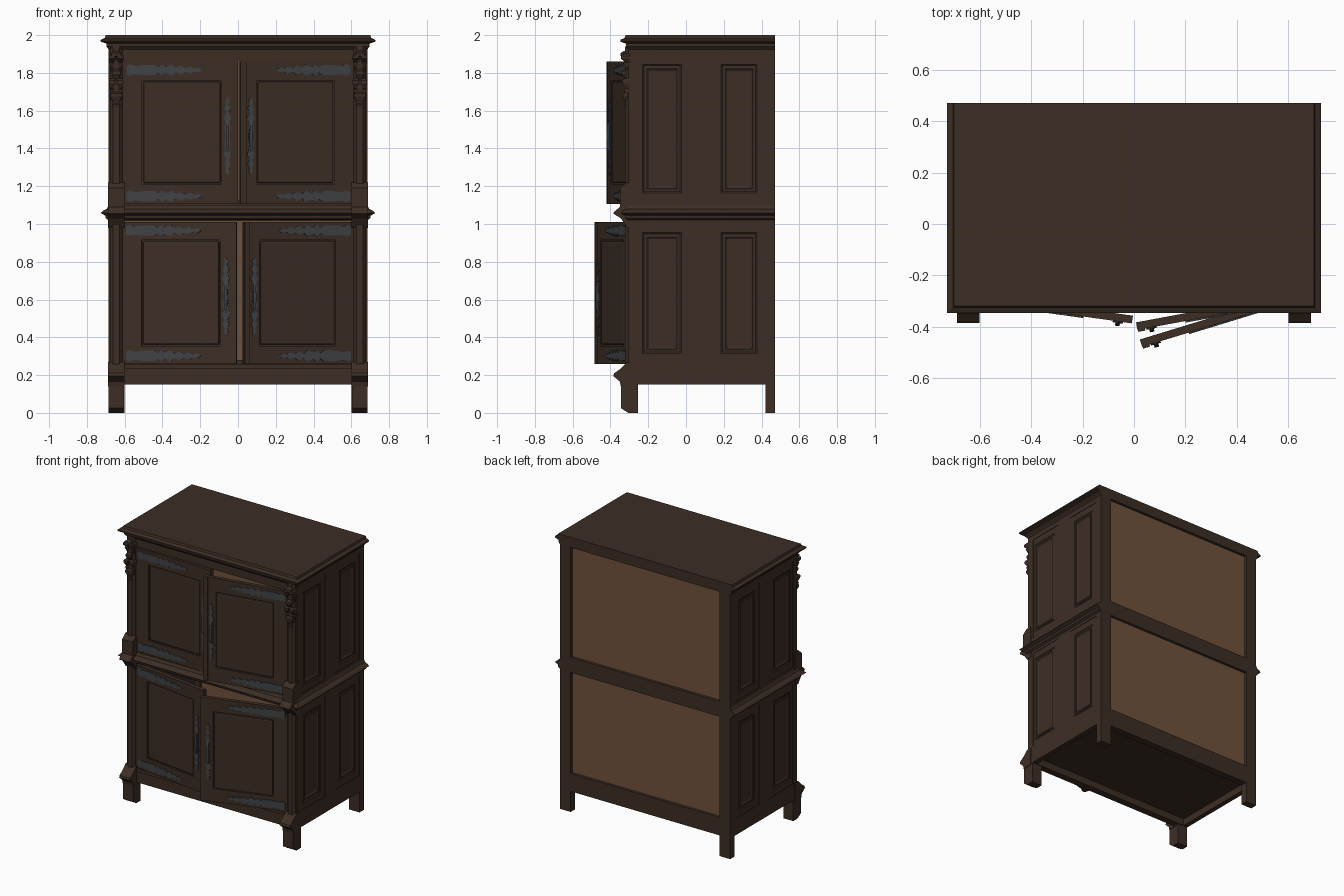
import bpy, bmesh, math
from mathutils import Matrix, Vector

cube = bpy.data.objects.get("Cube")
if cube:
    bpy.data.objects.remove(cube, do_unlink=True)


def material(name, rgb):
    m = bpy.data.materials.new(name)
    m.use_nodes = True
    m.diffuse_color = (*rgb, 1)
    m.node_tree.nodes["Principled BSDF"].inputs["Base Color"].default_value = (*rgb, 1)
    return m


OAK = material("dark_oak", (0.046, 0.027, 0.018))
PINE = material("light_pine", (0.16, 0.085, 0.046))
IRON = material("grey_iron", (0.05, 0.054, 0.058))
IDENT = Matrix.Identity(4)


def loft(name, loops, mat, M=IDENT):
    """Skin a stack of matching loops and cap both ends."""
    bm = bmesh.new()
    rings = [[bm.verts.new(M @ Vector(p)) for p in loop] for loop in loops]
    n = len(rings[0])
    for a, b in zip(rings, rings[1:]):
        for i in range(n):
            j = (i + 1) % n
            bm.faces.new((a[i], a[j], b[j], b[i]))
    bm.faces.new(rings[0])
    bm.faces.new(rings[-1])
    bmesh.ops.recalc_face_normals(bm, faces=bm.faces)
    me = bpy.data.meshes.new(name)
    bm.to_mesh(me)
    bm.free()
    me.materials.append(mat)
    ob = bpy.data.objects.new(name, me)
    bpy.context.collection.objects.link(ob)
    return ob


def rect(x0, x1, y0, y1, z):
    return [(x0, y0, z), (x1, y0, z), (x1, y1, z), (x0, y1, z)]


def box(name, x0, x1, y0, y1, z0, z1, mat=OAK, M=IDENT):
    return loft(name, [rect(x0, x1, y0, y1, z0), rect(x0, x1, y0, y1, z1)], mat, M)


def field(name, u0, u1, v0, v1, steps, M):
    """Raised panel in local x-z, stepping towards -y; steps are (inset, depth)."""
    loops = [[(u0 + d, -h, v0 + d), (u1 - d, -h, v0 + d),
              (u1 - d, -h, v1 - d), (u0 + d, -h, v1 - d)] for d, h in steps]
    return loft(name, loops, OAK, M)


def strap(name, profile, mat, M):
    """Thin symmetric iron plate along local x."""
    edge = [(t, w) for t, w in profile] + [(t, -w) for t, w in reversed(profile)]
    return loft(name, [[(t, y, w) for t, w in edge] for y in (0, -0.006)], mat, M)


W, BACK, FRONT = 0.685, 0.47, -0.305


# Mouldings running round the front and sides
def moulding(name, profile):
    loft(name, [rect(-W - d, W + d, FRONT - d, BACK, z) for d, z in profile], OAK)


moulding("cornice", [(0, 1.925), (0.012, 1.94), (0.012, 1.955), (0.042, 1.965),
                     (0.042, 1.975), (0.02, 1.985), (0.015, 2.0)])
moulding("waist_moulding", [(0, 1.02), (0.015, 1.03), (0.018, 1.045), (0.042, 1.058),
                            (0.03, 1.07), (0.01, 1.08), (0, 1.10)])

# Front and back rails, floor and back boards
box("front_base_rail", -W, W, -0.30, -0.25, 0.15, 0.235)
box("front_base_lip", -0.61, 0.61, -0.31, -0.25, 0.232, 0.255)
box("frieze_rail", -W, W, -0.30, -0.25, 1.865, 1.93)
box("floor_underside", -0.66, 0.66, -0.26, 0.44, 0.20, 0.22)
box("cabinet_floor", -0.66, 0.66, -0.27, 0.44, 0.221, 0.25, PINE)
for n, z0, z1 in (("bottom", 0.15, 0.28), ("middle", 1.015, 1.125), ("top", 1.93, 1.99)):
    box(n + "_back_rail", -0.62, 0.62, 0.42, BACK, z0, z1)
for n, z0, z1 in (("lower", 0.27, 1.03), ("upper", 1.11, 1.94)):
    box(n + "_back_board", -0.62, 0.62, 0.435, 0.45, z0, z1, PINE)

STOREYS = (("lower", 0.27, 1.0), ("upper", 1.12, 1.89))
for side, s in (("left", 1), ("right", -1)):
    F = Matrix.Diagonal((s, 1, 1, 1))

    # Side frame
    box(side + "_side_board", 0.645, 0.668, -0.29, 0.45, 0.2, 1.95, OAK, F)
    box(side + "_back_post", 0.60, W, 0.42, BACK, 0, 1.95, OAK, F)
    for n, y0, y1 in (("front", -0.30, -0.275), ("middle", 0.02, 0.14)):
        box(f"{side}_{n}_side_stile", 0.65, W, y0, y1, 0.15, 1.95, OAK, F)
    for n, z0, z1 in (("bottom", 0.15, 0.27), ("middle", 1.0, 1.12), ("top", 1.89, 1.95)):
        box(f"{side}_{n}_side_rail", 0.65, W, -0.30, 0.45, z0, z1, OAK, F)

    # Raised side panels, two on each storey
    turn = F @ Matrix.Translation((0.668, 0, 0)) @ Matrix.Rotation(math.pi / 2, 4, 'Z')
    for n, z0, z1 in STOREYS:
        for m, y0, y1 in (("front", -0.275, 0.02), ("back", 0.14, 0.42)):
            f = f"{side}_{n}_{m}_side"
            field(f + "_border", y0, y1, z0, z1,
                  [(0, 0), (0, 0.014), (0.045, 0.014), (0.052, 0.009)], turn)
            field(f + "_panel", y0 + 0.06, y1 - 0.06, z0 + 0.06, z1 - 0.06,
                  [(0, 0), (0, 0.013), (0.008, 0.016), (0.022, 0.007)], turn)

    # Front foot with sloped toe, and the post above it
    loft(side + "_front_foot", [rect(0.605, W, -0.305, -0.255, 0),
                                rect(0.605, W, -0.345, -0.255, 0.025),
                                rect(0.605, W, -0.345, -0.255, 0.2)], OAK, F)
    box(side + "_front_post", 0.602, W, -0.30, -0.25, 0.15, 1.95, OAK, F)

    # Faceted pilaster shafts
    def facet(z, w, y):
        return [(0.645 - w, -0.29, z), (0.645 - w, -0.305, z), (0.645 - w / 2, y, z),
                (0.645 + w / 2, y, z), (0.645 + w, -0.305, z), (0.645 + w, -0.29, z)]
    for n, z0, z1 in (("lower", 0.2, 1.03), ("upper", 1.2, 1.94)):
        loft(f"{side}_{n}_pilaster", [facet(z0, 0.033, -0.322), facet(z1, 0.033, -0.322)], OAK, F)

    # Pilaster bases and waist cap
    def block(name, profile):
        loft(f"{side}_{name}", [rect(0.602, W + 0.003, y, -0.27, z) for y, z in profile], OAK, F)
    block("pilaster_base", [(-0.345, 0.14), (-0.35, 0.165), (-0.385, 0.195),
                            (-0.38, 0.21), (-0.345, 0.235), (-0.31, 0.27)])
    block("waist_cap", [(-0.31, 0.98), (-0.345, 1.03), (-0.385, 1.055),
                        (-0.38, 1.065), (-0.35, 1.09), (-0.35, 1.19), (-0.315, 1.22)])

    # Carved pendants in overlapping tiers
    for k, (x, z, w, h) in enumerate(((0.645, 1.70, 0.03, 0.15), (0.622, 1.77, 0.016, 0.13),
                                      (0.668, 1.77, 0.016, 0.13), (0.645, 1.82, 0.022, 0.13),
                                      (0.622, 1.90, 0.018, 0.1), (0.668, 1.90, 0.018, 0.1),
                                      (0.645, 1.915, 0.026, 0.08))):
        out = -0.335 - 0.002 * k

        def tier(q, zz):
            return rect(x - w * q, x + w * q, -0.305 + (out + 0.305) * q, -0.295, zz)
        loft(f"{side}_pendant_{k + 1}", [tier(0.05, z - h), tier(0.7, z - h * 0.45),
                                         tier(0.5, z - h * 0.4), tier(1, z - 0.025),
                                         tier(1, z - 0.01), tier(0.6, z)], OAK, F)

# Ironwork outlines as (distance, half width)
HINGE = [(0, .022), (.02, .03), (.045, .022), (.09, .027), (.15, .027), (.17, .014),
         (.19, .03), (.21, .016), (.24, .03), (.26, .012), (.29, .025), (.31, .01),
         (.34, .019), (.355, .008), (.38, .012), (.4, .002)]
HALF = [(0, .003), (.02, .012), (.035, .006), (.06, .017), (.08, .007), (.11, .02),
        (.13, .01), (.16, .016), (.19, .011)]
PULL = HALF + [(0.41 - t, w) for t, w in reversed(HALF)]
LENGTH = 0.602

# Doors, each hinged at its outer edge and standing ajar
for storey, z0, z1, p0, p1, angles in (("lower", 0.26, 1.01, 0.355, 0.915, (17, 8)),
                                       ("upper", 1.105, 1.86, 1.21, 1.76, (10.5, 1))):
    for side, s, angle in (("left", 1, angles[0]), ("right", -1, angles[1])):
        name = f"{storey}_{side}_door"
        M = (Matrix.Translation((0.602 * s, -0.285, 0))
             @ Matrix.Rotation(math.radians(angle * s), 4, 'Z')
             @ Matrix.Diagonal((-s, 1, 1, 1)))
        # Frame and raised panel
        a, b = 0.095, 0.515
        box(name + "_core", 0.02, LENGTH - 0.02, -0.006, 0.01, z0 + 0.02, z1 - 0.02, OAK, M)
        box(name + "_hinge_stile", 0, a, -0.018, 0.012, z0, z1, OAK, M)
        box(name + "_free_stile", b, LENGTH, -0.018, 0.012, z0, z1, OAK, M)
        box(name + "_bottom_rail", a, b, -0.018, 0.012, z0, p0, OAK, M)
        box(name + "_top_rail", a, b, -0.018, 0.012, p1, z1, OAK, M)
        panel = box(name + "_panel", a + 0.006, b - 0.006, -0.017, 0, p0 + 0.006, p1 - 0.006, OAK, M)
        bev = panel.modifiers.new("soft_edge", 'BEVEL')
        bev.width, bev.segments = 0.01, 2
        if side == "left":
            box(name + "_cover_strip", LENGTH - 0.03, LENGTH - 0.002, -0.026, -0.01, z0, z1, OAK, M)
        # Strap hinges
        for n, z in (("top", z1 - 0.045), ("bottom", z0 + 0.042)):
            strap(f"{name}_{n}_hinge", HINGE, IRON, M @ Matrix.Translation((0.012, -0.018, z)))
        # Pull plate with a raised grip
        px, pz = LENGTH - 0.055, (p0 + p1) / 2 - 0.225
        strap(name + "_pull_plate", PULL, IRON, M @ Matrix.Translation((px, -0.018, pz))
              @ Matrix.Rotation(-math.pi / 2, 4, 'Y'))
        loft(name + "_grip", [rect(px - w, px + w, y, -0.018, pz + z) for w, y, z in
                              ((.004, -.02, .11), (.006, -.034, .14), (.009, -.036, .2),
                               (.006, -.034, .26), (.004, -.02, .3))], IRON, M)
